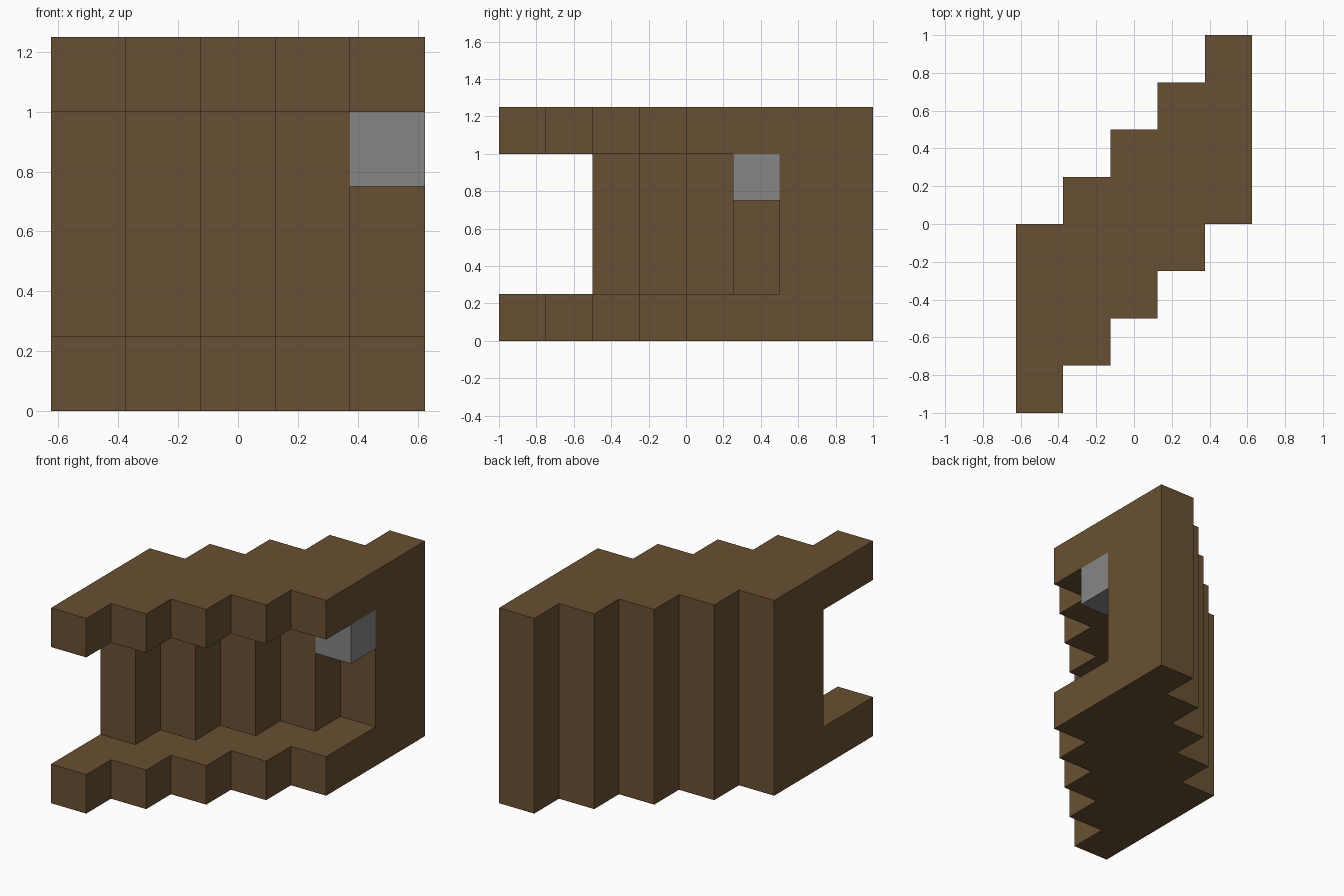
import bpy
import bmesh
from mathutils import Matrix, Vector

cube = bpy.data.objects.get("Cube")
if cube:
    bpy.data.objects.remove(cube, do_unlink=True)

UNIT = 0.25      # edge length of one block
COLUMNS = 5      # stepped columns along x
HEIGHT = 5       # blocks high
DEPTH = 4        # shelf depth in blocks
WALL = 2         # rear wall thickness in blocks
ORIGIN = Vector((-0.625, -1.0, 0.0))


def material(name, rgb):
    mat = bpy.data.materials.new(name)
    mat.use_nodes = True
    color = (*rgb, 1.0)
    mat.diffuse_color = color
    shader = mat.node_tree.nodes["Principled BSDF"]
    shader.inputs["Base Color"].default_value = color
    shader.inputs["Roughness"].default_value = 0.9
    return mat


def block_object(name, cells, mat):
    """Join grid blocks into one clean shell without inner faces."""
    bm = bmesh.new()
    for cell in cells:
        centre = ORIGIN + (Vector(cell) + Vector((0.5, 0.5, 0.5))) * UNIT
        bmesh.ops.create_cube(bm, size=UNIT, matrix=Matrix.Translation(centre))

    # Faces shared by two neighbouring blocks are inside the solid
    by_centre = {}
    for face in bm.faces:
        key = tuple(round(c, 3) + 0.0 for c in face.calc_center_median())
        by_centre.setdefault(key, []).append(face)
    inner = [f for group in by_centre.values() if len(group) > 1 for f in group]
    bmesh.ops.delete(bm, geom=inner, context='FACES')

    # Weld the blocks and merge flat areas
    bmesh.ops.remove_doubles(bm, verts=bm.verts[:], dist=0.001)
    bmesh.ops.dissolve_limit(bm, angle_limit=0.01, verts=bm.verts[:], edges=bm.edges[:])
    bmesh.ops.recalc_face_normals(bm, faces=bm.faces[:])

    mesh = bpy.data.meshes.new(name)
    bm.to_mesh(mesh)
    bm.free()
    mesh.materials.append(mat)
    obj = bpy.data.objects.new(name, mesh)
    bpy.context.collection.objects.link(obj)
    return obj


brown = material("brown wood", (0.141, 0.080, 0.032))
grey = material("grey stone", (0.238, 0.238, 0.238))

# Stepped body: floor and ceiling shelves joined by a rear wall
body = []
for x in range(COLUMNS):
    for z in range(HEIGHT):
        is_shelf = z in (0, HEIGHT - 1)
        first = 0 if is_shelf else DEPTH - WALL
        body += [(x, x + y, z) for y in range(first, DEPTH)]
block_object("stepped_wall", body, brown)

# Single block hung under the ceiling at the left end
last = COLUMNS - 1
block_object("hanging_block", [(last, last + 1, HEIGHT - 2)], grey)
